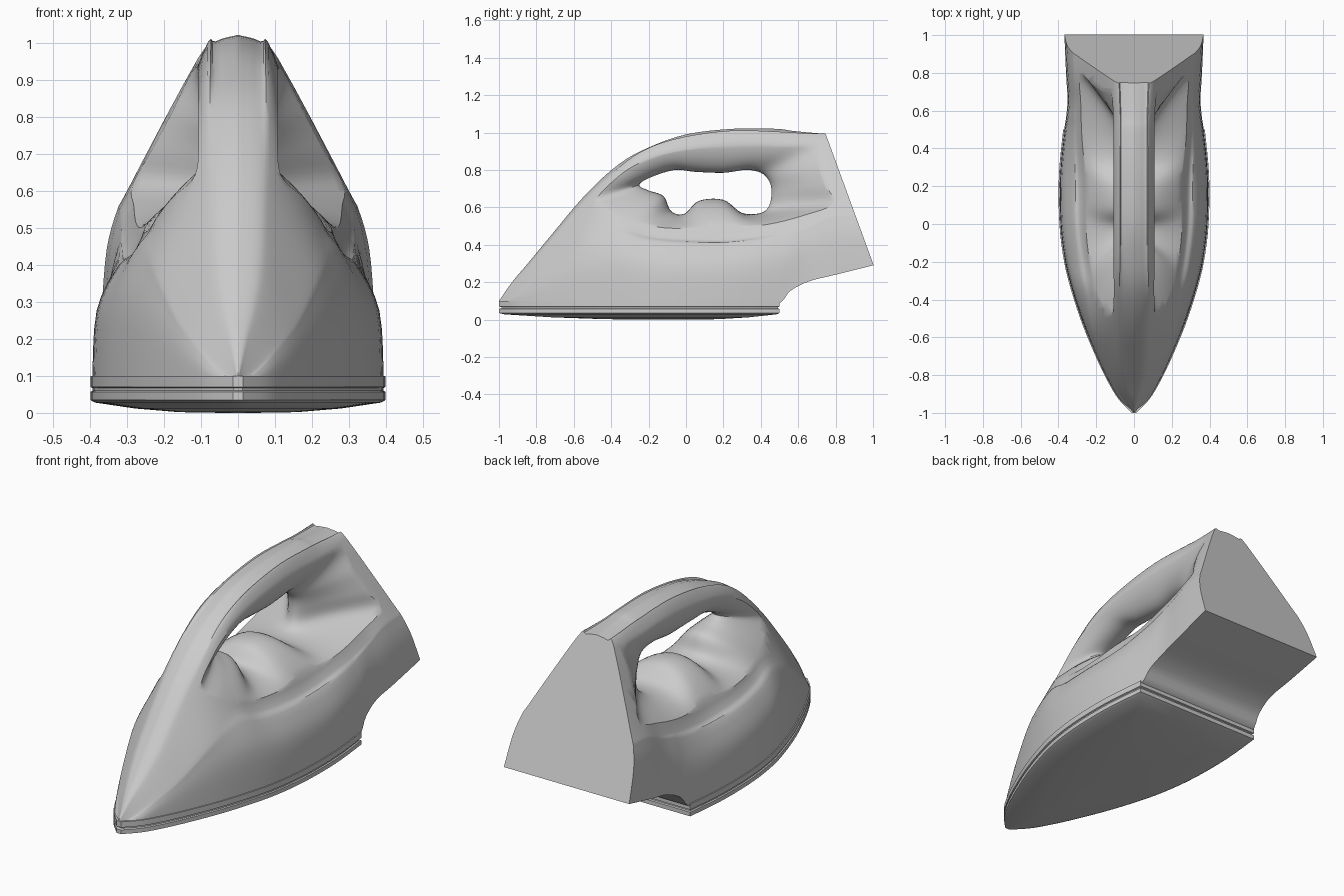
import bpy, bmesh, math
from mathutils import Vector

if "Cube" in bpy.data.objects:
    bpy.data.objects.remove(bpy.data.objects["Cube"])


def spline(rows, sub, closed=False):
    """Catmull-Rom through tuples of any length."""
    n, out = len(rows), []
    pick = lambda i: rows[i % n] if closed else rows[max(0, min(n - 1, i))]
    for i in range(n if closed else n - 1):
        a, b, c, d = (pick(i + k) for k in (-1, 0, 1, 2))
        for s in range(sub):
            t = s / sub
            out.append(tuple(
                0.5 * (2 * q + (r - p) * t + (2 * p - 5 * q + 4 * r - u) * t * t
                       + (3 * q - p - 3 * r + u) * t ** 3)
                for p, q, r, u in zip(a, b, c, d)))
    if not closed:
        out.append(rows[-1])
    return out


def loft(name, rings, cut=None):
    """Skin closed rings of equal length, cap both ends, optional plane cut."""
    bm = bmesh.new()
    vs = [[bm.verts.new(p) for p in ring] for ring in rings]
    n = len(rings[0])
    for a, b in zip(vs, vs[1:]):
        for i in range(n):
            j = (i + 1) % n
            bm.faces.new((a[i], a[j], b[j], b[i]))
    bm.faces.new(vs[0][::-1])
    bm.faces.new(vs[-1])
    if cut:
        res = bmesh.ops.bisect_plane(
            bm, geom=bm.verts[:] + bm.edges[:] + bm.faces[:],
            plane_co=cut[0], plane_no=cut[1], clear_outer=True)
        edges = [e for e in res['geom_cut'] if isinstance(e, bmesh.types.BMEdge)]
        bmesh.ops.edgeloop_fill(bm, edges=edges)
    bmesh.ops.recalc_face_normals(bm, faces=bm.faces[:])
    me = bpy.data.meshes.new(name)
    bm.to_mesh(me)
    bm.free()
    ob = bpy.data.objects.new(name, me)
    bpy.context.collection.objects.link(ob)
    return ob


def activate(ob):
    bpy.ops.object.select_all(action='DESELECT')
    ob.select_set(True)
    bpy.context.view_layer.objects.active = ob


# Body stations: y, base half width, underside z, rim x, rim z, spine x, spine z, ridge z
stations = [
    (-1.00, .008, .07, .006, .08, .004, .09, .10),
    (-.93, .075, .08, .055, .13, .03, .175, .20),
    (-.85, .125, .08, .10, .19, .055, .265, .295),
    (-.73, .185, .08, .155, .27, .085, .39, .44),
    (-.54, .265, .08, .21, .42, .10, .60, .665),
    (-.36, .325, .08, .22, .52, .10, .78, .83),
    (-.20, .365, .08, .24, .49, .10, .88, .92),
    (0.00, .39, .08, .26, .475, .10, .93, .99),
    (.25, .393, .08, .265, .475, .10, .96, 1.02),
    (.48, .372, .08, .28, .51, .10, .955, 1.02),
    (.56, .36, .155, .285, .525, .10, .955, 1.01),
    (.66, .352, .205, .29, .55, .105, .955, 1.0),
    (.80, .36, .24, .295, .60, .11, .96, .99),
    (1.04, .37, .30, .30, .61, .12, .96, .98)]
rows = spline(stations, 4)


def section(row):
    y, w, zb, xr, zr, xe, ze, zt = row
    half = spline([(w, zb), (.97 * w, zb + .5 * (zr - zb)),
                   (.45 * w + .55 * xr, zb + .82 * (zr - zb)),
                   (xr, zr), (xe, ze), (.6 * xe, ze + .72 * (zt - ze)), (0, zt)], 4)
    return [(x, y, z) for x, z in half] + [(-x, y, z) for x, z in half[-2::-1]]


# Slanted heel panel is made by the plane cut
body = loft("body_with_handle", [section(r) for r in rows],
            cut=(Vector((0, 1, .30)), Vector((0, .67, .245))))

# Grip opening: outer rim y, z, x, then through-hole y, z and bar half width
grip = [
    (-.55, .62, .13, -.25, .72, .10), (-.43, .565, .19, -.20, .69, .14),
    (-.30, .515, .23, -.12, .66, .17), (-.15, .49, .25, -.08, .58, .15),
    (0.0, .48, .265, -.01, .565, .20), (.12, .478, .27, .07, .635, .20),
    (.25, .48, .275, .20, .64, .20), (.40, .495, .285, .30, .57, .20),
    (.60, .54, .30, .40, .57, .17), (.82, .62, .31, .445, .61, .12),
    (.79, .72, .26, .457, .68, .11), (.755, .82, .20, .445, .74, .11),
    (.71, .925, .125, .40, .785, .10), (.50, .94, .11, .32, .80, .10),
    (.25, .94, .11, .20, .785, .10), (0.0, .925, .11, .05, .79, .10),
    (-.20, .87, .11, -.06, .80, .10), (-.40, .755, .11, -.19, .76, .10)]
loop = spline(grip, 5, closed=True)


def grip_ring(t, side):
    ring = []
    for yo, zo, xo, yh, zh, c in loop:
        x = math.sqrt(1 - t * t) * (c + (xo - c) * (1 - t) ** 1.5)
        ring.append((side * x, yo + (yh - yo) * t, zo + (zh - zo) * t))
    return ring


steps = [math.sin(math.pi / 2 * i / 10) for i in range(11)]
rings = [[(.6, p[0], p[1]) for p in loop]]
rings += [grip_ring(t, 1) for t in steps]
rings += [grip_ring(t, -1) for t in steps[-2::-1]]
rings += [[(-.6, p[0], p[1]) for p in loop]]
cutter = loft("grip_cutter", rings)
cutter.hide_render = True

mod = body.modifiers.new("grip", 'BOOLEAN')
mod.operation = 'DIFFERENCE'
mod.solver = 'EXACT'
mod.object = cutter
activate(body)
bpy.ops.object.modifier_apply(modifier=mod.name)
bpy.data.objects.remove(cutter)

# Soleplate: layered outline with a groove and a gently domed underside
edge = [(r[1] + .005, r[0]) for r in rows if r[0] < .47] + [(.375, .5)]
outline = edge + [(-x, y) for x, y in edge[::-1]]
layers = [(1, .10), (1, .07), (.985, .067), (.985, .06), (1, .057),
          (1, .035), (.97, .028), (.7, .012), (.4, .002), (.1, 0)]
soleplate = loft("soleplate", [
    [(x * s, -.05 + (y + .05) * s, z) for x, y in outline] for s, z in layers])

for ob in (body, soleplate):
    activate(ob)
    bpy.ops.object.shade_smooth_by_angle(angle=math.radians(35))
